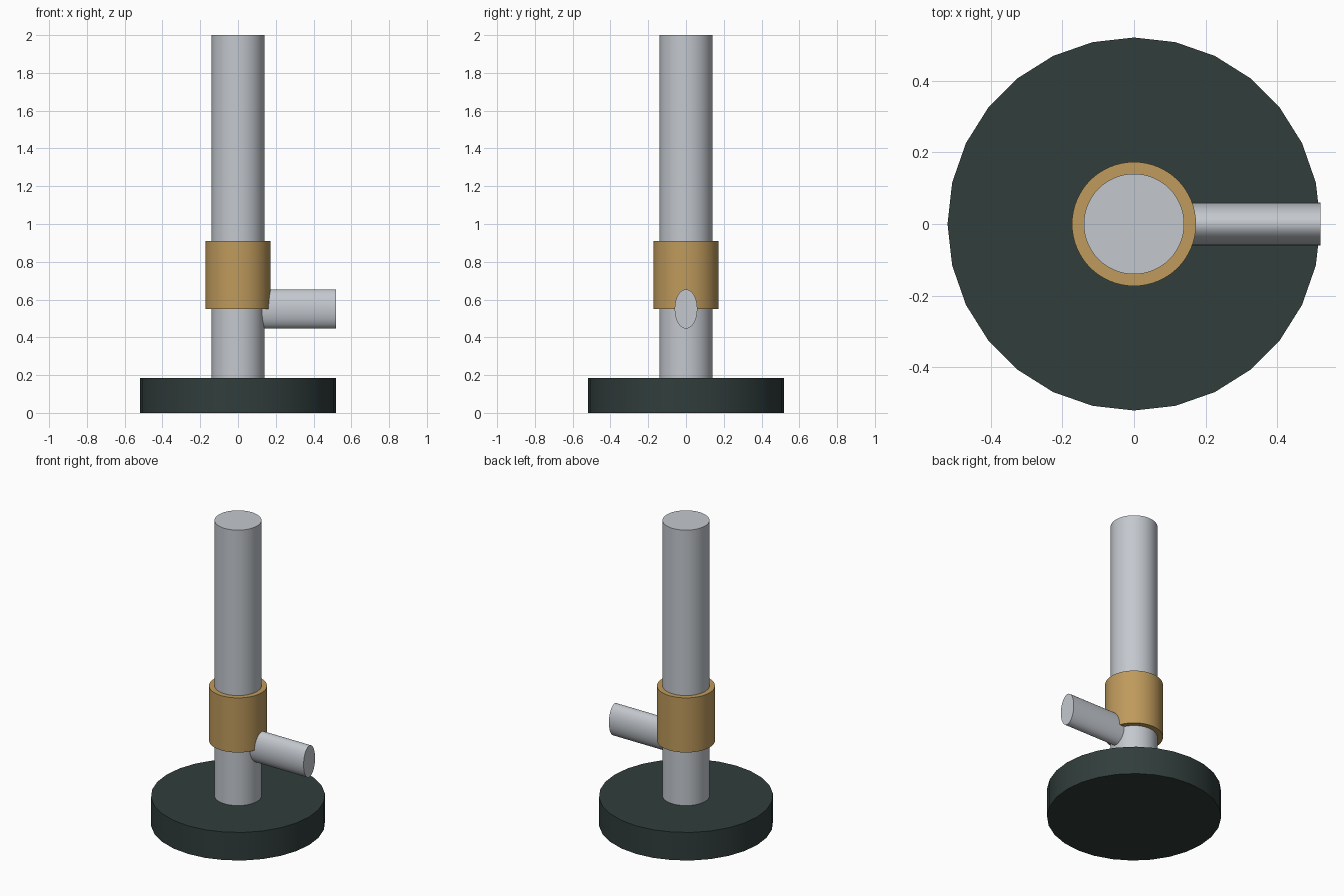
import bpy
import math

if "Cube" in bpy.data.objects:
    bpy.data.objects.remove(bpy.data.objects["Cube"])


def material(name, rgb):
    m = bpy.data.materials.new(name)
    m.diffuse_color = (*rgb, 1.0)
    m.use_nodes = True
    m.node_tree.nodes["Principled BSDF"].inputs["Base Color"].default_value = m.diffuse_color
    return m


steel = material("light_steel", (0.55, 0.58, 0.62))
brass = material("brass", (0.52, 0.325, 0.107))
iron = material("dark_green_iron", (0.030, 0.047, 0.045))


def cylinder(name, mat, radius, depth, location, sides=64, rotation=(0, 0, 0), scale=(1, 1, 1)):
    bpy.ops.mesh.primitive_cylinder_add(vertices=sides, radius=radius, depth=depth,
                                        location=location, rotation=rotation)
    ob = bpy.context.object
    ob.name = name
    ob.scale = scale
    bpy.ops.object.transform_apply(location=False, rotation=True, scale=True)
    bpy.ops.object.shade_smooth_by_angle(angle=math.radians(30))
    ob.data.materials.append(mat)
    return ob


# Heavy round foot
cylinder("base", iron, 0.52, 0.185, (0, 0, 0.0925), sides=28)

# Tall upright tube standing on the foot
cylinder("barrel", steel, 0.14, 1.82, (0, 0, 1.09))

# Collar wrapped around the tube
cylinder("collar", brass, 0.173, 0.36, (0, 0, 0.73))

# Oval inlet arm pointing to the right (local x becomes height)
cylinder("inlet_arm", steel, 1.0, 0.44, (0.30, 0, 0.55), sides=48,
         rotation=(0, math.pi / 2, 0), scale=(0.104, 0.06, 1))
